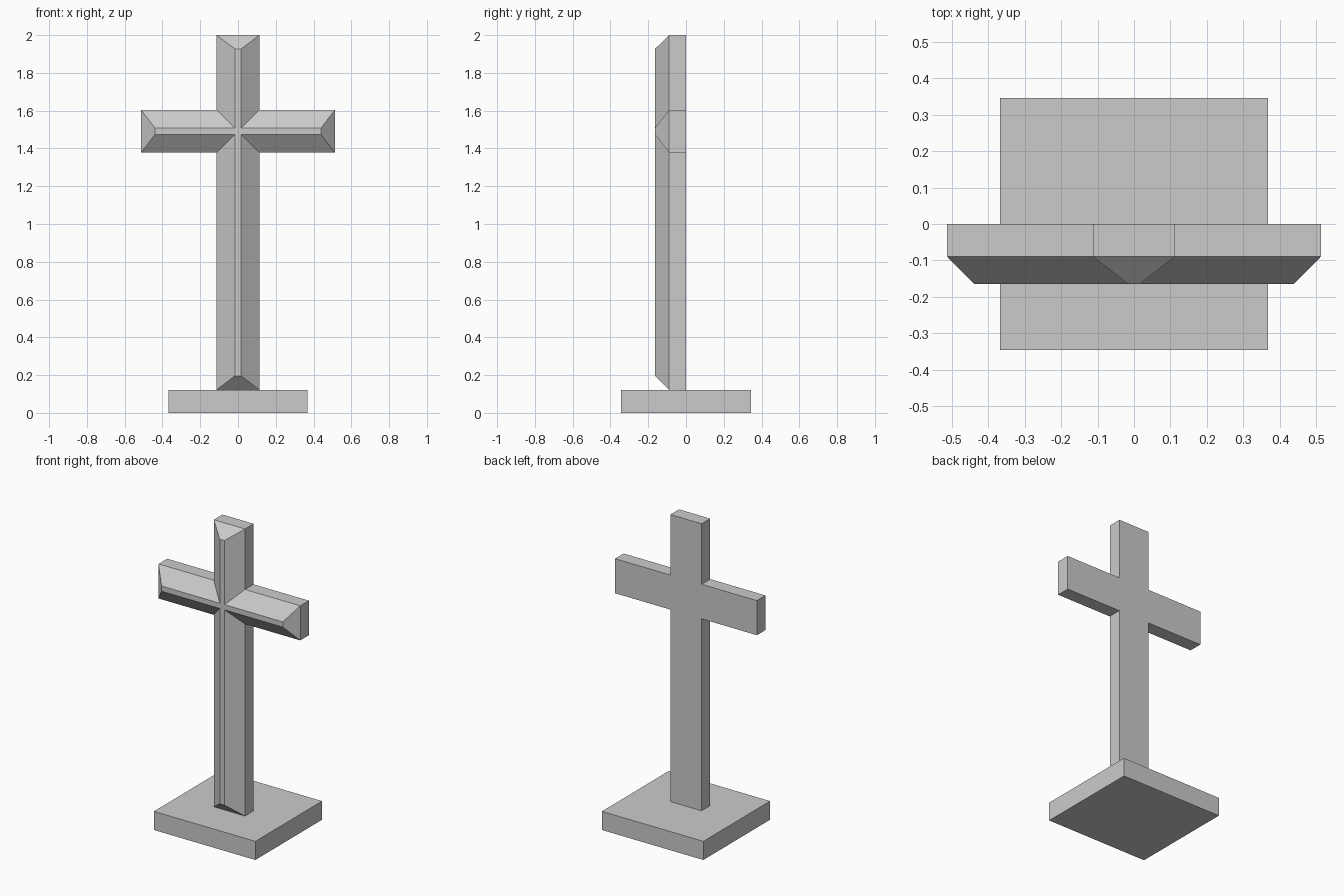
import bpy, bmesh

if "Cube" in bpy.data.objects:
    bpy.data.objects.remove(bpy.data.objects["Cube"])

CENTRE_Z = 1.491  # height of the arms' centre line


def cross_outline(half_w, arm, bottom, top):
    """Twelve (x, z) corners of a cross, counter-clockwise seen from the front."""
    lo, hi = CENTRE_Z - half_w, CENTRE_Z + half_w
    right = [(half_w, bottom), (half_w, lo), (arm, lo),
             (arm, hi), (half_w, hi), (half_w, top)]
    return right + [(-x, z) for x, z in reversed(right)]


def finish(name, bm):
    bmesh.ops.recalc_face_normals(bm, faces=bm.faces)
    mesh = bpy.data.meshes.new(name)
    bm.to_mesh(mesh)
    bm.free()
    obj = bpy.data.objects.new(name, mesh)
    bpy.context.collection.objects.link(obj)
    return obj


# Cross: flat back, straight sides, then chamfers rising to a narrow front ridge
outer = cross_outline(0.113, 0.513, 0.122, 2.0)
ridge = cross_outline(0.017, 0.439, 0.196, 1.927)
bm = bmesh.new()
rings = [[bm.verts.new((x, y, z)) for x, z in outline]
         for outline, y in ((outer, 0.0), (outer, -0.089), (ridge, -0.164))]
for a, b in zip(rings, rings[1:]):
    for i in range(12):
        j = (i + 1) % 12
        bm.faces.new((a[i], a[j], b[j], b[i]))
bm.faces.new(rings[0][::-1])
bm.faces.new(rings[-1])
finish("cross", bm)

# Base: rectangular slab
bm = bmesh.new()
bmesh.ops.create_cube(bm, size=1)
bmesh.ops.scale(bm, vec=(0.734, 0.69, 0.122), verts=bm.verts)
bmesh.ops.translate(bm, vec=(0, 0, 0.061), verts=bm.verts)
finish("base", bm)
